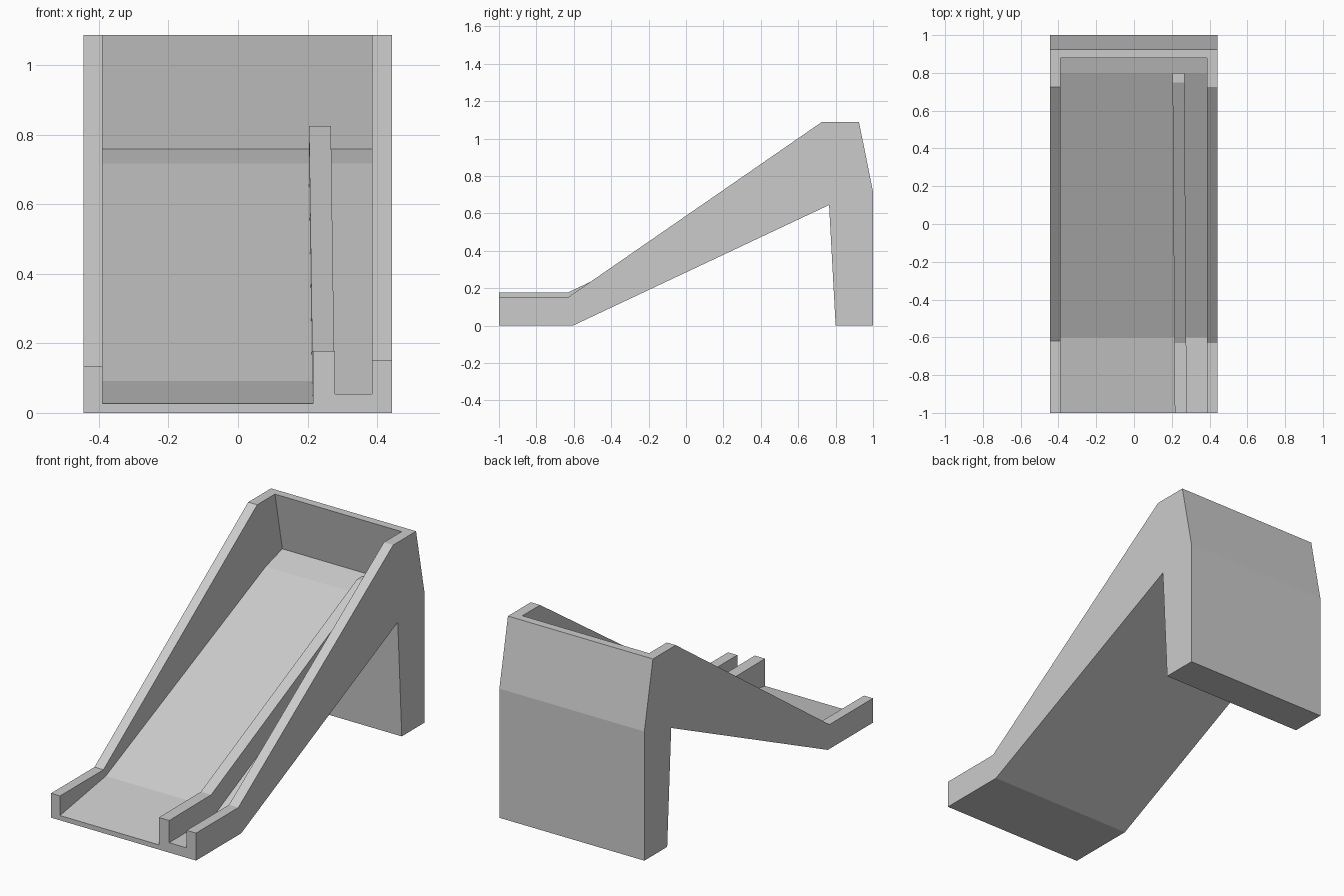
import bpy

if "Cube" in bpy.data.objects:
    bpy.data.objects.remove(bpy.data.objects["Cube"])


def extrude_profile(name, profile, x0, x1, drift=0.0):
    """Extrude a (y, z) outline from x0 to x1; drift slides x toward the back."""
    n = len(profile)
    verts = [(x + drift * (y + 1) / 1.8, y, z) for x in (x0, x1) for y, z in profile]
    faces = [tuple(range(n))[::-1], tuple(range(n, 2 * n))]
    faces += [(i, (i + 1) % n, n + (i + 1) % n, n + i) for i in range(n)]
    mesh = bpy.data.meshes.new(name)
    mesh.from_pydata(verts, [], faces)
    ob = bpy.data.objects.new(name, mesh)
    bpy.context.collection.objects.link(ob)
    # consistent outward normals
    import bmesh
    bm = bmesh.new()
    bm.from_mesh(mesh)
    bmesh.ops.recalc_face_normals(bm, faces=bm.faces)
    bm.to_mesh(mesh)
    bm.free()
    return ob


def cut(target, cutter):
    cutter.hide_render = True
    cutter.hide_viewport = True
    cutter.display_type = 'WIRE'
    mod = target.modifiers.new(cutter.name, 'BOOLEAN')
    mod.operation = 'DIFFERENCE'
    mod.solver = 'EXACT'
    mod.object = cutter


# Ramp body with side walls and rear leg
body = extrude_profile("ramp_body", [
    (-1, 0), (-0.605, 0), (0.765, 0.645), (0.80, 0), (1, 0), (1, 0.715),
    (0.925, 1.088), (0.725, 1.088), (-0.63, 0.152), (-1, 0.152)], -0.445, 0.443)

# Shared upper part of both lanes: landing, leaning back wall, open top
upper = [(0.80, 0.718), (0.945, 0.76), (0.88, 1.088), (0.86, 1.19), (-1.1, 1.19)]

# Wide lane and narrow lane
cut(body, extrude_profile("wide_lane_cutter",
    [(-1.1, 0.01), (-0.60, 0.092)] + upper, -0.39, 0.25))
cut(body, extrude_profile("narrow_lane_cutter",
    [(-1.1, 0.055), (-0.60, 0.055)] + upper, 0.24, 0.386))

# Left wall sits slightly lower at the front
cut(body, extrude_profile("left_wall_trim_cutter", [
    (-1.1, 0.135), (-0.62, 0.135), (0.725, 1.088), (0.725, 1.3), (-1.1, 1.3)],
    -0.6, -0.3))

# Divider between the lanes, drifting slightly left toward the top
extrude_profile("lane_divider", [
    (-1, 0.02), (-0.60, 0.04), (0.80, 0.70), (0.80, 0.825), (0.75, 0.825),
    (-0.63, 0.178), (-1, 0.178)], 0.216, 0.279, drift=-0.012)
